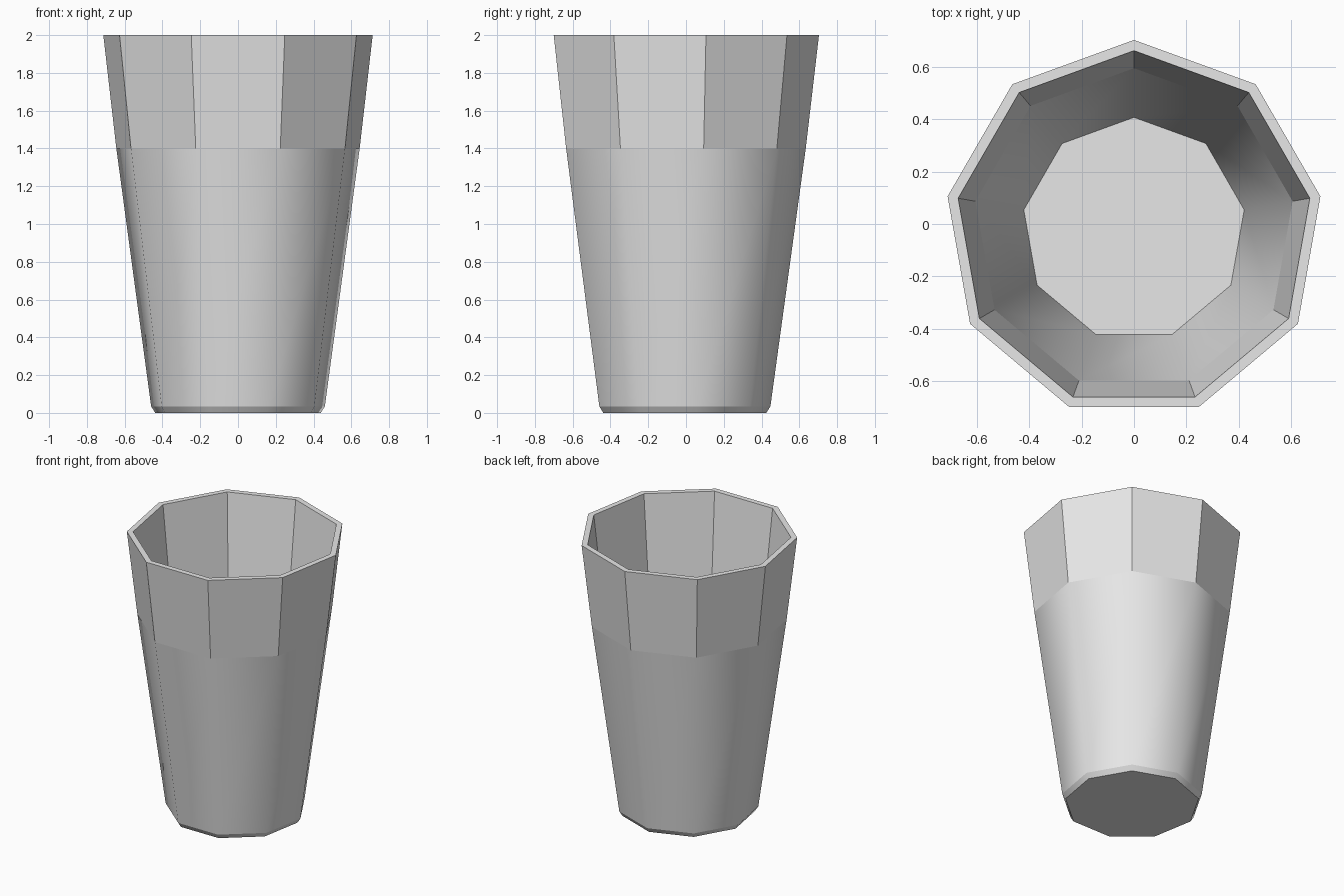
import bpy, bmesh, math

cube = bpy.data.objects.get("Cube")
if cube:
    bpy.data.objects.remove(cube, do_unlink=True)

SIDES = 9
CENTRE_Y = -0.02

# Closed wall profile (radius, height), from the foot up and down the inside
PROFILE = [(0.445, 0.0), (0.467, 0.035), (0.654, 1.4), (0.724, 2.0),
           (0.683, 2.0), (0.616, 1.4), (0.428, 0.04)]
# Which wall bands are rounded by smooth shading
SMOOTH = [True, True, False, False, False, True]

grey = bpy.data.materials.new("light grey")
grey.use_nodes = True
colour = (0.8, 0.8, 0.8, 1.0)
grey.diffuse_color = colour
grey.node_tree.nodes["Principled BSDF"].inputs["Base Color"].default_value = colour


def ring(bm, radius, height):
    """One nine-sided loop with a corner pointing to the back."""
    loop = []
    for i in range(SIDES):
        a = math.pi / 2 + i * math.tau / SIDES
        loop.append(bm.verts.new((radius * math.cos(a),
                                  radius * math.sin(a) + CENTRE_Y, height)))
    return loop


bm = bmesh.new()
rings = [ring(bm, r, z) for r, z in PROFILE]

# Walls: rounded lower cup, faceted upper band and rim
for low, high, smooth in zip(rings, rings[1:], SMOOTH):
    for i in range(SIDES):
        j = (i + 1) % SIDES
        bm.faces.new((low[i], low[j], high[j], high[i])).smooth = smooth

# Underside and inner floor
bm.faces.new(list(reversed(rings[0])))
bm.faces.new(rings[-1])

# Crisp line above the bevelled foot
for i in range(SIDES):
    bm.edges.get((rings[1][i], rings[1][(i + 1) % SIDES])).smooth = False

bmesh.ops.recalc_face_normals(bm, faces=bm.faces)
mesh = bpy.data.meshes.new("cup")
bm.to_mesh(mesh)
bm.free()
mesh.materials.append(grey)
cup = bpy.data.objects.new("cup", mesh)
bpy.context.collection.objects.link(cup)
